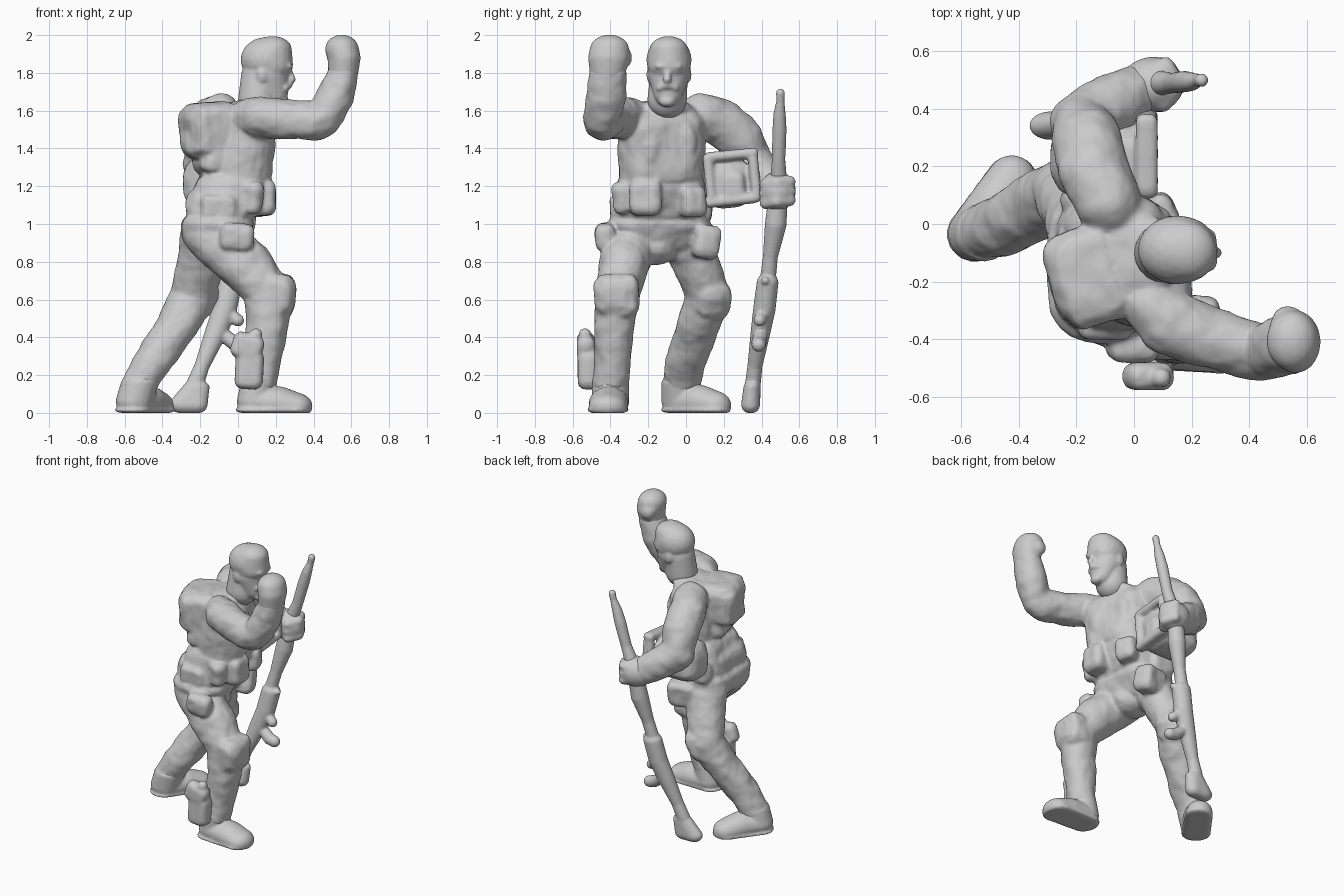
import bpy, bmesh
from mathutils import Vector, Euler

# unit sphere directions shared by every blob
tmp = bmesh.new()
bmesh.ops.create_icosphere(tmp, subdivisions=3, radius=1)
DIRS = [v.co.copy() for v in tmp.verts]
tmp.free()

cloth = bpy.data.textures.new("cloth_folds", 'CLOUDS')
cloth.noise_scale = 0.12


def hull(bm, points):
    """Convex hull of points, kept above the ground."""
    vs = [bm.verts.new((p[0], p[1], max(p[2], 0.0))) for p in points]
    bmesh.ops.convex_hull(bm, input=vs)
    bmesh.ops.delete(bm, geom=[v for v in vs if v.is_valid and not v.link_faces], context='VERTS')


def ball(b):
    """Blob (x, y, z, r) or (x, y, z, rx, ry, rz) as points."""
    r = b[3:] if len(b) == 6 else (b[3],) * 3
    return [Vector((b[0] + d.x * r[0], b[1] + d.y * r[1], b[2] + d.z * r[2])) for d in DIRS]


def mass(*blobs):
    return lambda bm: hull(bm, [p for b in blobs for p in ball(b)])


def chain(*blobs):
    def make(bm):
        for a, b in zip(blobs, blobs[1:]):
            hull(bm, ball(a) + ball(b))
    return make


def box(c, s, rot=(0, 0, 0), r=0.04):
    """Rounded box: centre, full size, rotation."""
    m = Euler(rot).to_matrix()

    def make(bm):
        pts = []
        for i in (-1, 1):
            for j in (-1, 1):
                for k in (-1, 1):
                    o = Vector((i * (s[0] / 2 - r), j * (s[1] / 2 - r), k * (s[2] / 2 - r)))
                    pts += [Vector(c) + m @ (o + d * r) for d in DIRS[::4]]
        hull(bm, pts)
    return make


def part(name, *makers, folds=0.0, voxel=0.01, smooth=6):
    """Fuse the shapes into one sculpted surface."""
    bm = bmesh.new()
    for mk in makers:
        mk(bm)
    bmesh.ops.recalc_face_normals(bm, faces=bm.faces)
    me = bpy.data.meshes.new(name)
    bm.to_mesh(me)
    bm.free()
    ob = bpy.data.objects.new(name, me)
    bpy.context.collection.objects.link(ob)
    rm = ob.modifiers.new("fuse", 'REMESH')
    rm.mode, rm.voxel_size, rm.use_smooth_shade = 'VOXEL', voxel, True
    if folds:
        d = ob.modifiers.new("folds", 'DISPLACE')
        d.texture, d.strength, d.mid_level = cloth, folds, 0.5
    sm = ob.modifiers.new("soften", 'SMOOTH')
    sm.factor, sm.iterations = 0.5, smooth


# head: skull, hair, jaw, neck and face
part("head",
     mass((0.15, -0.09, 1.87, 0.137, 0.12, 0.12), (0.17, -0.09, 1.84, 0.122, 0.115, 0.09),
          (0.185, -0.092, 1.925, 0.1, 0.1, 0.07)),
     mass((0.15, -0.09, 1.79, 0.12, 0.112, 0.09), (0.195, -0.095, 1.69, 0.07, 0.075, 0.07)),
     chain((0.115, -0.09, 1.78, 0.1), (0.105, -0.10, 1.66, 0.105)),
     mass((0.268, -0.13, 1.835, 0.022, 0.035, 0.018), (0.27, -0.055, 1.835, 0.018, 0.035, 0.018)),
     chain((0.272, -0.097, 1.815, 0.014), (0.284, -0.10, 1.765, 0.022)),
     chain((0.25, -0.14, 1.72, 0.018), (0.27, -0.10, 1.737, 0.02), (0.252, -0.055, 1.72, 0.018)),
     mass((0.235, -0.10, 1.65, 0.035, 0.045, 0.032)),
     *[mass((0.13, -0.09 + s * 0.105, 1.79, 0.03, 0.014, 0.04)) for s in (-1, 1)], voxel=0.008)

torso = [
    mass((0.06, -0.23, 1.50, 0.14, 0.13, 0.12), (-0.03, 0.0, 1.52, 0.14, 0.11, 0.12),
         (0.01, -0.22, 1.26, 0.17, 0.135, 0.1), (-0.02, -0.03, 1.26, 0.17, 0.12, 0.1)),
    mass((-0.03, -0.24, 1.20, 0.19, 0.13, 0.1), (-0.05, -0.02, 1.20, 0.18, 0.12, 0.1),
         (-0.09, -0.25, 1.06, 0.185, 0.15, 0.07), (-0.10, -0.02, 1.06, 0.175, 0.13, 0.07)),
    # hips and seat of the trousers
    mass((-0.11, -0.26, 1.0, 0.19, 0.16, 0.08), (-0.12, -0.01, 1.0, 0.175, 0.145, 0.08),
         (-0.12, -0.25, 0.94, 0.175, 0.15, 0.1), (-0.14, -0.02, 0.94, 0.155, 0.135, 0.1)),
    mass((-0.1, -0.16, 0.88, 0.14, 0.12, 0.1)),
    mass((0.05, -0.11, 1.62, 0.11, 0.13, 0.045), (-0.04, -0.11, 1.58, 0.12, 0.2, 0.06)),
    # vest panels
    mass((0.15, -0.2, 1.42, 0.05, 0.08, 0.13)), mass((0.09, -0.02, 1.43, 0.05, 0.08, 0.13))]

pouches = [
    box((0.135, -0.215, 1.14), (0.13, 0.17, 0.19), (0, 0.05, 0)),
    box((0.06, -0.33, 1.14), (0.15, 0.1, 0.17), (0, 0.1, -0.4)),
    box((0.08, 0.03, 1.12), (0.14, 0.14, 0.17), (0, 0, 0.4)),
    box((-0.005, -0.425, 0.93), (0.18, 0.11, 0.15), (0.1, 0.1, 0)),
    box((-0.05, 0.1, 0.91), (0.2, 0.14, 0.18), (-0.15, 0, 0.2)),
    box((-0.18, -0.17, 1.1), (0.19, 0.36, 0.17), r=0.07),
    box((-0.1, -0.36, 1.09), (0.2, 0.09, 0.14)),
    box((-0.15, 0.08, 1.08), (0.2, 0.12, 0.16), r=0.05)]

backpack = [
    box((-0.15, -0.18, 1.50), (0.27, 0.35, 0.29), (0, -0.1, 0.3), 0.075),
    box((-0.22, -0.2, 1.43), (0.15, 0.24, 0.16), (0, -0.1, 0.25), 0.06),
    box((-0.13, -0.18, 1.34), (0.18, 0.32, 0.16), (0, 0, 0.25), 0.06)]

raised_arm = [
    chain((0.06, -0.28, 1.56, 0.1), (0.12, -0.34, 1.565, 0.115), (0.27, -0.40, 1.555, 0.105),
          (0.41, -0.44, 1.545, 0.102), (0.455, -0.445, 1.56, 0.097)),
    chain((0.455, -0.445, 1.56, 0.097), (0.518, -0.425, 1.68, 0.1, 0.107, 0.1),
          (0.557, -0.415, 1.80, 0.083, 0.1, 0.08))]

left_arm = [
    chain((-0.09, 0.08, 1.57, 0.12), (-0.14, 0.18, 1.54, 0.126), (-0.16, 0.29, 1.45, 0.12),
          (-0.18, 0.35, 1.32, 0.11)),
    chain((-0.18, 0.35, 1.32, 0.112), (-0.07, 0.425, 1.235, 0.105), (0.02, 0.47, 1.18, 0.09))]

right_leg = [
    chain((-0.13, -0.27, 0.93, 0.16, 0.14, 0.12), (0.03, -0.33, 0.79, 0.155, 0.135, 0.13),
          (0.16, -0.36, 0.63, 0.125, 0.115, 0.1), (0.155, -0.38, 0.45, 0.115, 0.108, 0.1),
          (0.125, -0.39, 0.28, 0.1, 0.1, 0.08), (0.115, -0.40, 0.16, 0.09, 0.095, 0.07)),
    # knee pad and thigh pocket
    box((0.215, -0.365, 0.62), (0.18, 0.24, 0.24), (0, 0.08, -0.1), 0.07)]

left_leg = [
    chain((-0.16, -0.01, 0.94, 0.145, 0.14, 0.12), (-0.2, 0.06, 0.78, 0.125, 0.13, 0.1),
          (-0.24, 0.115, 0.62, 0.12, 0.115, 0.1), (-0.33, 0.06, 0.45, 0.115, 0.12, 0.09),
          (-0.45, 0.0, 0.27, 0.108, 0.11, 0.08), (-0.53, -0.03, 0.14, 0.095, 0.098, 0.07)),
    box((-0.2, 0.135, 0.6), (0.16, 0.2, 0.22), (0, 0.45, 0.3), 0.07)]

# uniformed body with its fitted kit, cast as one surface
part("uniformed_body", *torso, *pouches, *backpack, *raised_arm, *left_arm, *right_leg, *left_leg,
     folds=0.025, smooth=8)

# side bag under the left arm, with a framed front
part("side_bag",
     box((-0.11, 0.22, 1.22), (0.36, 0.26, 0.27), (0.1, 0, 0), 0.09),
     *[box((0.045, 0.24, 1.245 + s * 0.12), (0.08, 0.29, 0.055), (0.1, 0, 0), 0.025) for s in (-1, 1)],
     *[box((0.045, 0.245 + s * 0.12, 1.245), (0.08, 0.055, 0.26), (0.1, 0, 0), 0.025) for s in (-1, 1)],
     box((0.05, 0.25, 1.2), (0.06, 0.12, 0.14), (0.1, 0, 0), 0.025), smooth=8)

# raised fist
part("raised_fist",
     chain((0.557, -0.415, 1.80, 0.08, 0.095, 0.07), (0.562, -0.41, 1.88, 0.088, 0.11, 0.08),
           (0.55, -0.405, 1.925, 0.09, 0.105, 0.078)),
     mass((0.535, -0.32, 1.88, 0.05, 0.035, 0.05), (0.53, -0.36, 1.90, 0.06, 0.05, 0.06)), smooth=8)

# left hand gripping the rifle
part("left_hand",
     mass((0.065, 0.485, 1.175, 0.11, 0.098, 0.105), (0.03, 0.475, 1.17, 0.09)),
     *[chain((0.10, 0.42, 1.11 + i * 0.05, 0.033), (0.145, 0.48, 1.12 + i * 0.05, 0.033),
             (0.11, 0.55, 1.125 + i * 0.05, 0.033)) for i in range(3)], smooth=12)

# boots with flat soles
part("right_boot",
     chain((0.11, -0.40, 0.18, 0.092, 0.098, 0.05), (0.085, -0.40, 0.06, 0.092, 0.1, 0.08),
           (0.22, -0.41, 0.05, 0.09, 0.105, 0.09), (0.31, -0.415, 0.035, 0.085, 0.1, 0.07)),
     mass((0.07, -0.405, 0.015, 0.085, 0.105, 0.02), (0.3, -0.415, 0.015, 0.092, 0.11, 0.02)), smooth=3)
part("left_boot",
     chain((-0.52, -0.03, 0.16, 0.1, 0.1, 0.05), (-0.55, -0.035, 0.06, 0.098, 0.095, 0.08),
           (-0.48, 0.07, 0.06, 0.095, 0.09, 0.09), (-0.425, 0.155, 0.04, 0.085, 0.085, 0.075)),
     mass((-0.555, -0.035, 0.015, 0.1, 0.1, 0.02), (-0.425, 0.15, 0.015, 0.095, 0.09, 0.02)), smooth=3)

# holster on the right shin
part("shin_holster",
     box((0.06, -0.515, 0.23), (0.15, 0.12, 0.21), (0, 0.05, 0), 0.04),
     box((0.05, -0.53, 0.35), (0.17, 0.1, 0.14), (0, 0.3, 0), 0.04),
     chain((0.05, -0.53, 0.36, 0.035), (0.095, -0.535, 0.415, 0.035)))

# rifle, butt on the ground
part("rifle",
     chain((0.235, 0.5, 1.693, 0.024), (0.225, 0.5, 1.65, 0.022), (0.20, 0.495, 1.58, 0.033),
           (0.175, 0.495, 1.5, 0.038), (0.13, 0.49, 1.34, 0.036), (0.06, 0.49, 1.17, 0.05),
           (0.035, 0.475, 1.0, 0.058), (-0.01, 0.447, 0.83, 0.04), (-0.04, 0.435, 0.72, 0.042)),
     chain((-0.04, 0.432, 0.69, 0.065, 0.058, 0.05), (-0.07, 0.415, 0.55, 0.065, 0.06, 0.05),
           (-0.115, 0.395, 0.43, 0.06, 0.053, 0.05), (-0.19, 0.365, 0.25, 0.04),
           (-0.225, 0.355, 0.16, 0.047, 0.042, 0.04)),
     mass((-0.22, 0.35, 0.14, 0.07, 0.045, 0.03), (-0.29, 0.342, 0.045, 0.075, 0.05, 0.05),
          (-0.22, 0.342, 0.045, 0.06, 0.05, 0.05)),
     chain((-0.10, 0.4, 0.43, 0.035), (-0.02, 0.385, 0.37, 0.04), (0.02, 0.385, 0.36, 0.038)),
     chain((-0.06, 0.41, 0.53, 0.035), (0.0, 0.39, 0.49, 0.033)),
     chain((0.02, 0.42, 0.7, 0.022), (-0.04, 0.43, 0.68, 0.03)), voxel=0.008, smooth=4)
